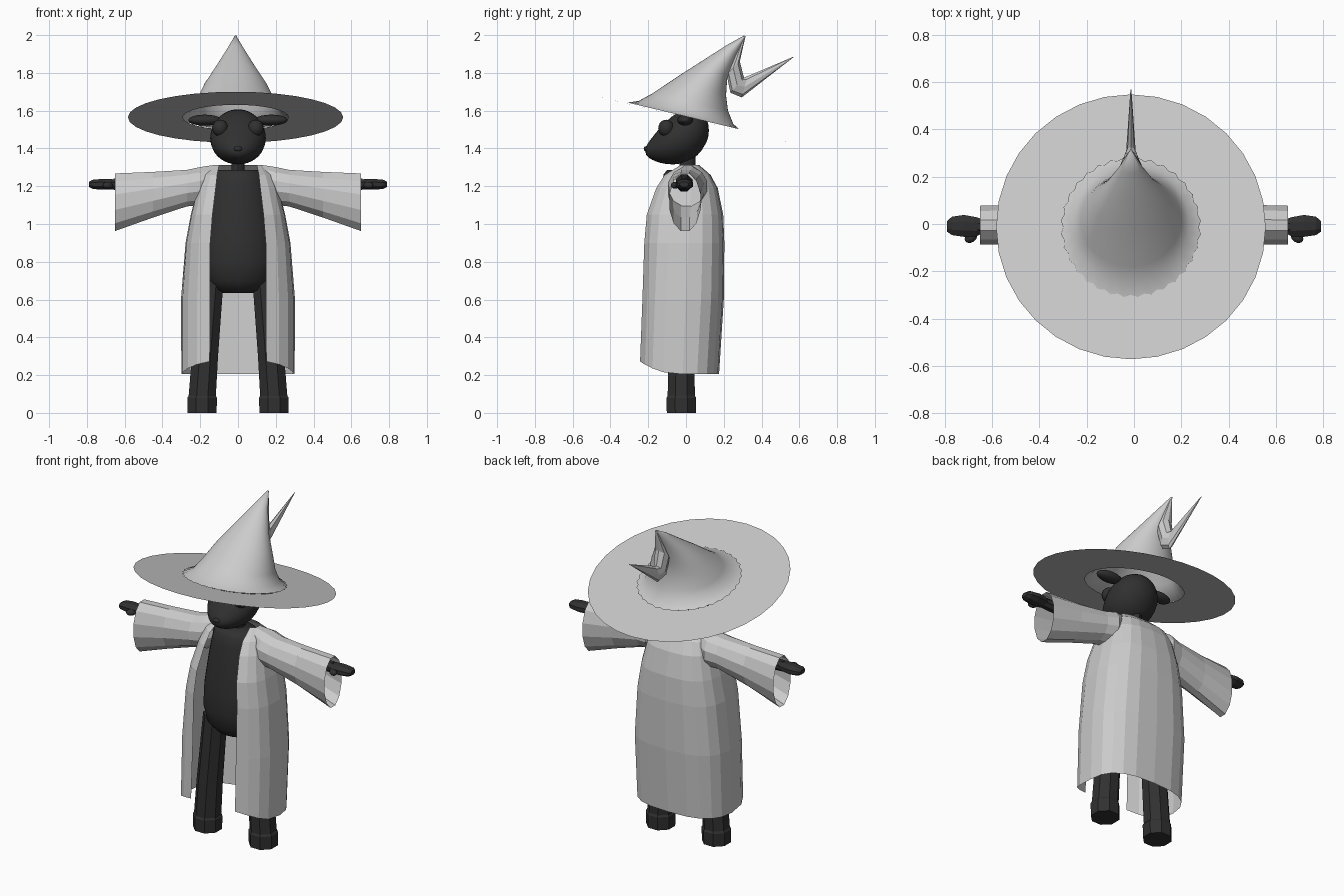
import bpy, bmesh, math
from mathutils import Vector

if "Cube" in bpy.data.objects:
    bpy.data.objects.remove(bpy.data.objects["Cube"])


def material(name, v):
    m = bpy.data.materials.new(name)
    m.diffuse_color = (v, v, v, 1)
    m.use_nodes = True
    m.node_tree.nodes["Principled BSDF"].inputs["Base Color"].default_value = m.diffuse_color
    return m


cloth = material("pale grey cloth", 0.6)
dark = material("near black", 0.03)


def finish(bm, name, mat, smooth):
    bmesh.ops.recalc_face_normals(bm, faces=bm.faces)
    me = bpy.data.meshes.new(name)
    bm.to_mesh(me)
    bm.free()
    me.materials.append(mat)
    ob = bpy.data.objects.new(name, me)
    bpy.context.collection.objects.link(ob)
    if smooth:
        bpy.context.view_layer.objects.active = ob
        bpy.ops.object.select_all(action='DESELECT')
        ob.select_set(True)
        bpy.ops.object.shade_smooth_by_angle(angle=math.radians(smooth))
    return ob


def skin(name, rows, mat, smooth=0, closed=True, caps=(True, True)):
    """Join rows of points into a surface."""
    bm = bmesh.new()
    vs = [[bm.verts.new(p) for p in r] for r in rows]
    n = len(vs[0])
    for a, b in zip(vs, vs[1:]):
        for i in range(n if closed else n - 1):
            j = (i + 1) % n
            bm.faces.new((a[i], a[j], b[j], b[i]))
    if caps[0]:
        bm.faces.new(vs[0])
    if caps[1]:
        bm.faces.new(vs[-1])
    return finish(bm, name, mat, smooth)


def ring_fb(front, back, w, cx=0.0, n=24, off=0.0):
    """Ellipse through two side-view points (y, z) with half width w."""
    f, b = Vector((cx, *front)), Vector((cx, *back))
    c, u = (f + b) / 2, (b - f) / 2
    return [c + u * math.cos(t) + Vector((w * math.sin(t), 0, 0))
            for t in (math.tau * i / n + off for i in range(n))]


def ring_x(x, y, z, hy, hz, n=10):
    """Ellipse across the x axis."""
    return [Vector((x, y + hy * math.sin(math.tau * (i + .5) / n),
                    z + hz * math.cos(math.tau * (i + .5) / n))) for i in range(n)]


def ball(name, loc, scale, mat, rot=0.0):
    bm = bmesh.new()
    bmesh.ops.create_uvsphere(bm, u_segments=16, v_segments=10, radius=1)
    ob = finish(bm, name, mat, 60)
    ob.location, ob.scale, ob.rotation_euler = loc, scale, (0, 0, rot)
    return ob


# hat brim: thin tilted ring
HX = -0.013
skin("hat_brim", [ring_fb((-.572, 1.70), (.548, 1.43), .57, HX, 32),
                  ring_fb((-.285, 1.631), (.262, 1.499), .28, HX, 32)],
     cloth, 30, caps=(False, False))

# hat cone with a rippled hem
N = 64
cone = [ring_fb(*r, HX, N) for r in (
    ((-.305, 1.642), (.277, 1.503), .292),
    ((-.25, 1.652), (.25, 1.53), .245),
    ((-.18, 1.69), (.222, 1.60), .212),
    ((-.03, 1.79), (.212, 1.68), .166),
    ((.10, 1.873), (.218, 1.77), .107),
    ((.215, 1.947), (.265, 1.89), .047),
    ((.308, 1.998), (.316, 1.994), .004))]
mid = sum(cone[0], Vector()) / N
for i in range(N):
    cone[0][i] = mid + (cone[0][i] - mid) * (1.0 + (0.018 if i % 2 else -0.018))
skin("hat_cone", cone, cloth, 60, caps=(False, True))

# folded hat tail ending in a spike
skin("hat_tail", [ring_fb(*r, HX, 8) for r in (
    ((.285, 1.95), (.314, 1.99), .008),
    ((.215, 1.79), (.285, 1.86), .045),
    ((.235, 1.695), (.307, 1.775), .035),
    ((.295, 1.67), (.325, 1.782), .02),
    ((.568, 1.882), (.57, 1.886), .002))], cloth)

# head tapering to the snout
head = skin("head", [ring_fb(*r) for r in (
    ((.122, 1.53), (.122, 1.46), .035),
    ((.10, 1.575), (.10, 1.415), .085),
    ((.06, 1.605), (.065, 1.36), .128),
    ((-.01, 1.615), (.005, 1.325), .15),
    ((-.08, 1.57), (-.065, 1.31), .15),
    ((-.14, 1.51), (-.135, 1.32), .118),
    ((-.19, 1.445), (-.185, 1.34), .075),
    ((-.218, 1.405), (-.216, 1.365), .028))], dark, 60)
sub = head.modifiers.new("smooth", 'SUBSURF')
sub.levels = sub.render_levels = 1
ball("nose", (0, -.21, 1.398), (.022, .014, .014), dark)

# neck and pear-shaped torso
skin("neck", [ring_fb((-.035, z), (.05, z), .036, n=10) for z in (1.25, 1.36)], dark, 40)
skin("torso", [ring_fb((-h * .8 - .01, z), (h * .75 - .01, z), h, n=20) for z, h in (
    (.635, .08), (.65, .125), (.70, .175), (.80, .2), (.92, .195),
    (1.08, .172), (1.2, .15), (1.265, .135), (1.287, .11))], dark, 50)

# open coat: superellipse rows that leave a gap at the front
rows = []
for z, hx, yf, yb, gap, lift in (
        (.205, .3, -.255, .175, .15, .075), (.6, .302, -.242, .2, .147, 0),
        (.9, .278, -.235, .203, .147, 0), (1.05, .25, -.222, .197, .135, 0),
        (1.19, .215, -.17, .168, .118, 0), (1.26, .185, -.125, .13, .11, 0),
        (1.312, .13, -.04, .07, .1, 0)):
    e, row = .72, []
    a0 = math.asin((gap / hx) ** (1 / e))
    for i in range(19):
        a = a0 + (math.tau - 2 * a0) * i / 18
        s, c = math.sin(a), math.cos(a)
        x = math.copysign(abs(s) ** e, s) * hx
        k = math.copysign(abs(c) ** e, c)
        y = (yf + yb) / 2 - k * (yb - yf) / 2
        row.append((x, y, z + lift * max(k, 0) ** 2))
    rows.append(row)
skin("coat", rows, cloth, closed=False, caps=(False, False))

for s, side in ((1, "left"), (-1, "right")):
    # wide hanging sleeve, open at the cuff
    skin("sleeve_" + side, [ring_x(s * x, y, z, hy, hz, 12) for x, y, z, hy, hz in (
        (.13, .01, 1.225, .07, .09), (.2, .01, 1.2, .105, .105), (.27, 0, 1.19, .1, .1),
        (.45, -.003, 1.155, .088, .125), (.652, -.005, 1.115, .085, .158))],
        cloth, caps=(False, False))
    # arm and mitten hand with thumb
    skin("arm_" + side, [ring_x(s * x, -.01, z, r, r, 8) for x, z, r in (
        (.1, 1.22, .05), (.4, 1.21, .042), (.66, 1.21, .032))], dark)
    skin("hand_" + side, [ring_x(s * x, y, 1.21, hy, hz, 8) for x, y, hy, hz in (
        (.64, -.01, .032, .024), (.67, -.012, .045, .03), (.72, -.008, .05, .031),
        (.77, -.008, .042, .026), (.79, -.01, .025, .014))], dark)
    ball("thumb_" + side, (s * .69, -.058, 1.205), (.028, .02, .018), dark, s * -.5)
    # ear and eye
    ball("ear_" + side, (s * .175, -.005, 1.55), (.088, .042, .029), dark)
    ball("eye_" + side, (s * .094, -.105, 1.507), (.042, .042, .045), dark)
    # splayed leg and block foot
    skin("leg_" + side, [ring_fb((y - r, z), (y + r, z), r, s * cx, 8, math.pi / 8)
                         for cx, y, z, r in (
        (.19, -.025, .08, .078), (.175, -.025, .3, .075), (.14, -.02, .72, .07))], dark)
    skin("foot_" + side, [ring_fb((-.025 - r, z), (-.025 + r, z), r, s * .19, 8, math.pi / 8)
                          for z, r in ((0, .083), (.08, .085), (.093, .076))], dark)
